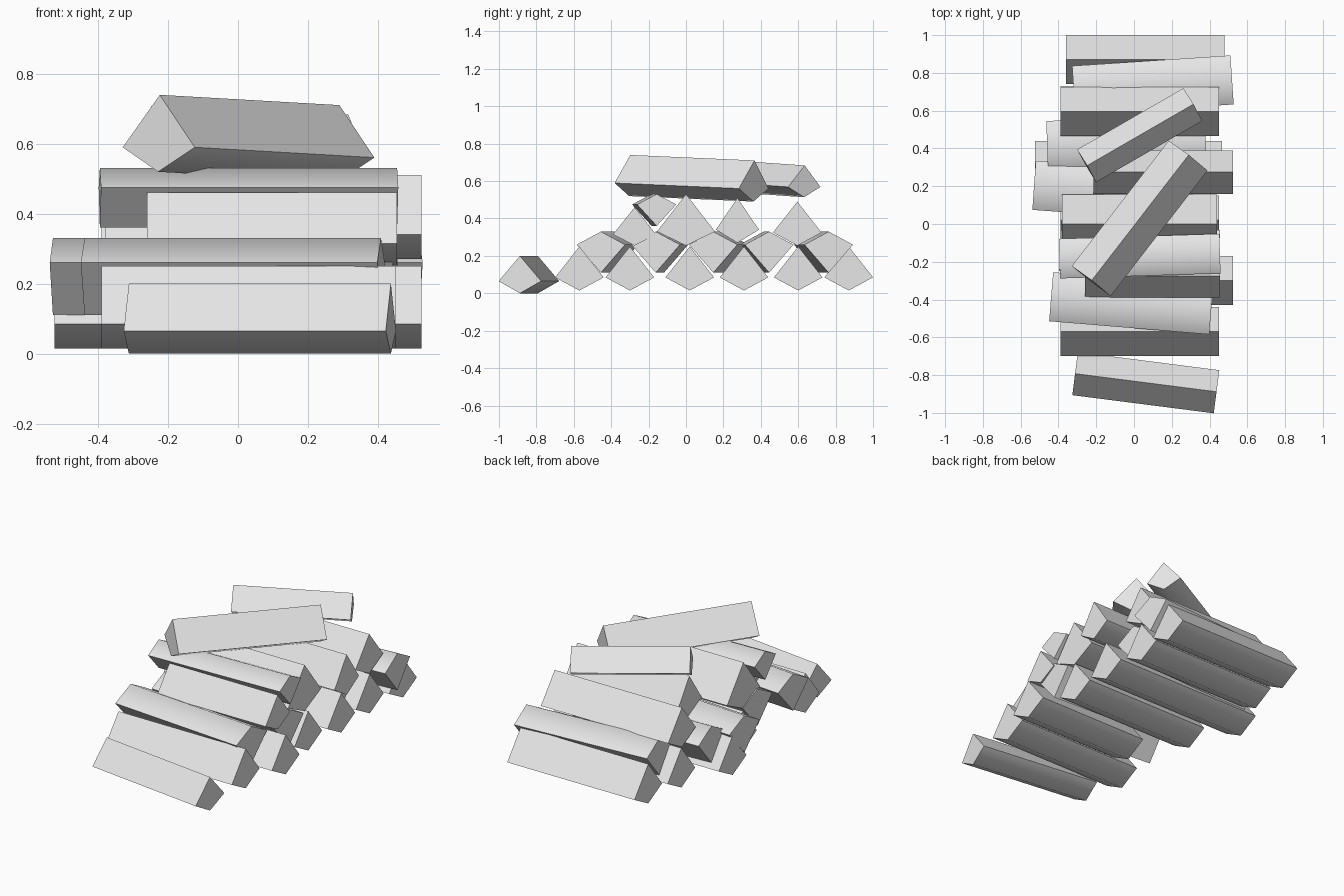
import bpy
import bmesh
import math
from mathutils import Matrix

default_cube = bpy.data.objects.get("Cube")
if default_cube:
    bpy.data.objects.remove(default_cube, do_unlink=True)

# One plain colour for all the wood
wood = bpy.data.materials.new("pale_grey")
wood.use_nodes = True
wood.diffuse_color = (0.8, 0.8, 0.8, 1)
wood.node_tree.nodes["Principled BSDF"].inputs["Base Color"].default_value = wood.diffuse_color


def make_log(name, left, right, y, top, corner, bottom, half_width=0.13, yaw=0, tilt=0):
    """Split log: a kite profile extruded along x, then turned and tipped about its middle."""
    middle_x = (left + right) / 2
    half_length = (right - left) / 2
    kite = [(0, top), (-half_width, corner), (0, bottom), (half_width, corner)]

    bm = bmesh.new()
    face = bm.faces.new([bm.verts.new((-half_length, py, pz - corner)) for py, pz in kite])
    extruded = bmesh.ops.extrude_face_region(bm, geom=[face])["geom"]
    end_verts = [item for item in extruded if isinstance(item, bmesh.types.BMVert)]
    bmesh.ops.translate(bm, verts=end_verts, vec=(2 * half_length, 0, 0))
    bmesh.ops.recalc_face_normals(bm, faces=bm.faces)

    turn = Matrix.Rotation(math.radians(yaw), 4, "Z") @ Matrix.Rotation(math.radians(tilt), 4, "Y")
    bm.transform(Matrix.Translation((middle_x, y, corner)) @ turn)

    # The two bark faces blend smoothly; all other edges stay sharp
    for edge in bm.edges:
        edge.smooth = edge.calc_face_angle() < math.radians(70)
    for f in bm.faces:
        f.smooth = True

    mesh = bpy.data.meshes.new(name)
    bm.to_mesh(mesh)
    bm.free()
    mesh.materials.append(wood)
    log = bpy.data.objects.new(name, mesh)
    bpy.context.collection.objects.link(log)
    return log


# Bottom layer: bark side down, split edge up
bottom_layer = [(-0.39, 0.45, -0.57), (-0.21, 0.525, -0.3), (-0.39, 0.45, 0.02),
                (-0.525, 0.465, 0.31), (-0.39, 0.45, 0.6), (-0.36, 0.48, 0.87)]
for number, (left, right, y) in enumerate(bottom_layer, start=1):
    make_log(f"bottom_log_{number}", left, right, y, top=0.25, corner=0.085, bottom=0.015)

# Second layer: bark side up, wedged into the gaps below
second_layer = [(-0.44, 0.41, -0.42, -4.7), (-0.39, 0.45, -0.14, -3), (-0.53, 0.31, 0.175, -4),
                (-0.46, 0.38, 0.43, 2), (-0.32, 0.52, 0.735, 3.8)]
for number, (left, right, y, yaw) in enumerate(second_layer, start=1):
    make_log(f"wedged_log_{number}", left, right, y, top=0.33, corner=0.26, bottom=0.11, yaw=yaw)

# Third layer: logs of differing size
make_log("third_front_log", left=-0.26, right=0.455, y=-0.275,
         top=0.46, corner=0.315, bottom=0.255, half_width=0.115)
make_log("third_middle_log", left=-0.38, right=0.44, y=0,
         top=0.53, corner=0.33, bottom=0.255, half_width=0.155)
make_log("third_short_log", left=-0.215, right=0.525, y=0.275,
         top=0.51, corner=0.34, bottom=0.27, half_width=0.115)
make_log("third_back_log", left=-0.39, right=0.45, y=0.595,
         top=0.49, corner=0.325, bottom=0.255)
make_log("third_wedged_log", left=-0.395, right=0.455, y=-0.17,
         top=0.53, corner=0.475, bottom=0.36, half_width=0.105, yaw=1.8)

# Loose logs thrown across the top and one lying in front
make_log("crossed_long_log", left=-0.39, right=0.45, y=0.03,
         top=0.725, corner=0.575, bottom=0.505, yaw=52.3, tilt=2)
make_log("crossed_short_log", left=-0.295, right=0.355, y=0.47,
         top=0.695, corner=0.58, bottom=0.525, half_width=0.1, yaw=30, tilt=2)
make_log("loose_front_log", left=-0.315, right=0.44, y=-0.84,
         top=0.2, corner=0.065, bottom=0, half_width=0.115, yaw=-7.3)
